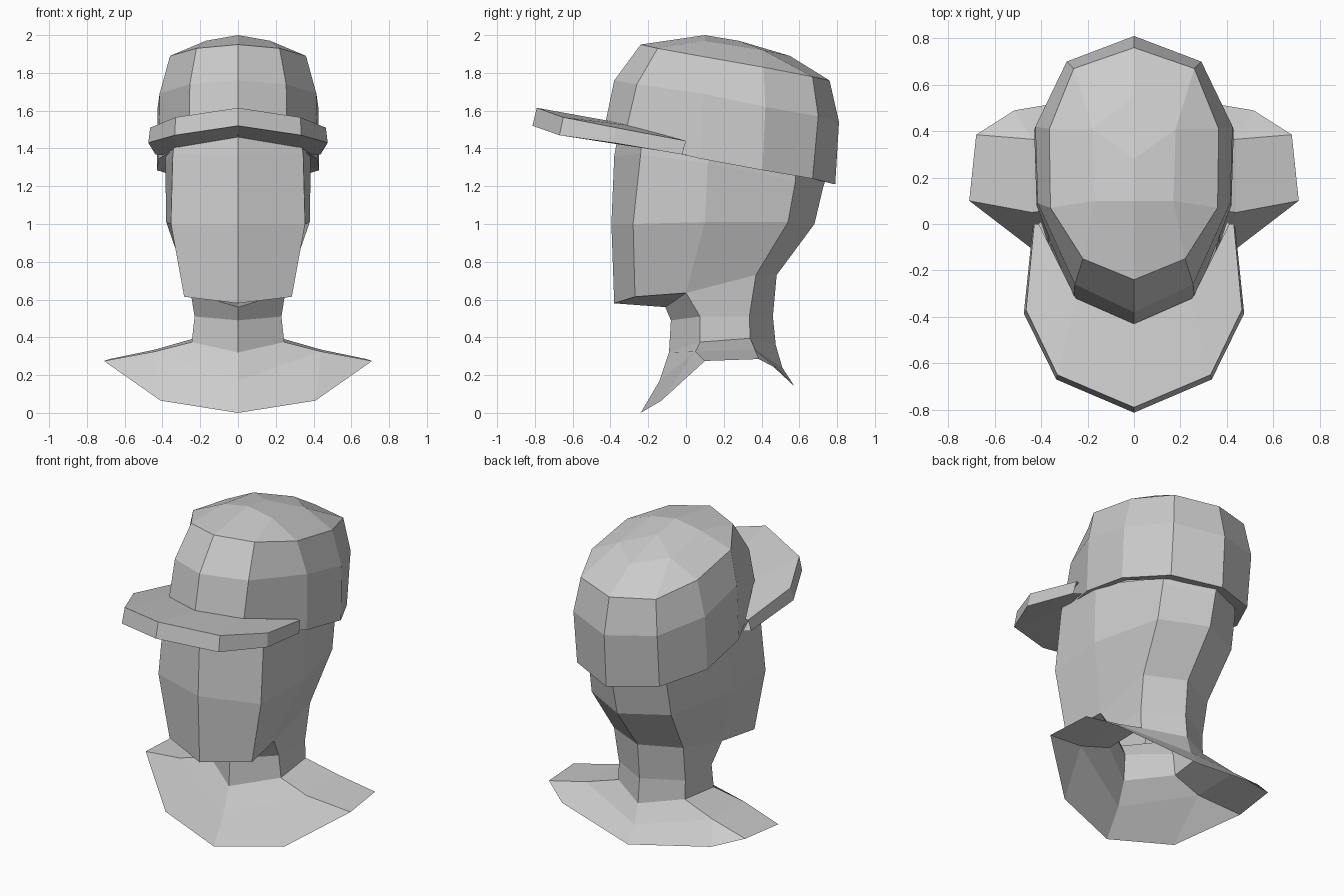
import bpy

cube = bpy.data.objects.get("Cube")
if cube:
    bpy.data.objects.remove(cube, do_unlink=True)

grey = bpy.data.materials.new("plain_grey")
grey.use_nodes = True
GREY = (0.6, 0.6, 0.6, 1)
grey.diffuse_color = GREY
grey.node_tree.nodes["Principled BSDF"].inputs["Base Color"].default_value = GREY


def loft(rows):
    """Faces between neighbouring rows of points; repeated points collapse."""
    faces = []
    for a, b in zip(rows, rows[1:]):
        for i in range(len(a) - 1):
            faces.append([a[i], b[i], b[i + 1], a[i + 1]])
    return faces


def half_part(name, faces):
    """Build the +x half from faces of points, then mirror it."""
    index, polys = {}, []
    for face in faces:
        unique = list(dict.fromkeys(face))
        if len(unique) > 2:
            polys.append([index.setdefault(p, len(index)) for p in unique])
    mesh = bpy.data.meshes.new(name)
    mesh.from_pydata(list(index), [], polys)
    mesh.materials.append(grey)
    obj = bpy.data.objects.new(name, mesh)
    bpy.context.collection.objects.link(obj)
    mirror = obj.modifiers.new("mirror", 'MIRROR')
    mirror.use_clip = True
    mirror.merge_threshold = 0.001
    return obj


# Head and neck: each row runs front, front corner, side, back corner, back
jaw_side, jaw_back = (0.25, 0, 0.635), (0.24, 0.37, 0.73)
nape = (0, 0.48, 0.73)
neck_front, neck_side = (0, -0.09, 0.32), (0.245, 0.075, 0.375)
neck_corner, neck_back = (0.23, 0.34, 0.395), (0, 0.475, 0.36)
mid_side = (0.23, 0.075, 0.51)
half_part("head", loft([
    [(0, -0.36, 1.47), (0.335, -0.235, 1.44), (0.385, 0.12, 1.38), (0.265, 0.58, 1.27), (0, 0.74, 1.24)],
    [(0, -0.38, 1.36), (0.345, -0.24, 1.37), (0.385, 0.115, 1.32), (0.27, 0.58, 1.23), (0, 0.725, 1.19)],
    [(0, -0.395, 1.0), (0.355, -0.28, 1.0), (0.38, 0.1, 1.01), (0.275, 0.54, 1.01), (0, 0.68, 1.0)],
    [(0, -0.38, 0.58), (0.285, -0.27, 0.615), jaw_side, jaw_back, nape],
    [(0, -0.11, 0.56), jaw_side, jaw_side, jaw_back, nape],
    [(0, -0.08, 0.49), mid_side, mid_side, (0.23, 0.335, 0.51), (0, 0.46, 0.51)],
    [neck_front, neck_side, neck_side, neck_corner, neck_back],
]))

# Shoulders: open sheet spreading from the base of the neck
slope_front, slope_back = (0.44, 0.05, 0.325), (0.44, 0.365, 0.335)
half_part("shoulders", loft([
    [neck_front, neck_side, neck_side, neck_corner, neck_corner, neck_back],
    [(0, -0.14, 0.17), slope_front, slope_front, slope_back, slope_back, (0, 0.51, 0.24)],
    [(0, -0.24, 0), (0.41, -0.13, 0.065), (0.71, 0.1, 0.275),
     (0.68, 0.385, 0.285), (0.515, 0.49, 0.23), (0, 0.575, 0.14)],
]))

# Cap: crown grid, two side bands and a thin lip turned in under the edge
peak, slope = (0, 0.1, 2.0), (0, 0.28, 1.97)
crown_f, crown_b = (0.17, 0.1, 1.97), (0.18, 0.41, 1.92)
crown_end = (0, 0.55, 1.89)
rim = [(0, -0.44, 1.47), (0.26, -0.33, 1.44), (0.42, 0.08, 1.345),
       (0.43, 0.405, 1.285), (0.285, 0.67, 1.24), (0, 0.79, 1.21)]
lip = [(x * 0.86, 0.18 + (y - 0.18) * 0.86, z + 0.02) for x, y, z in rim]
half_part("cap", loft([
    [peak, crown_f, crown_f, crown_b, crown_b, crown_end],
    [(0, -0.24, 1.95), (0.22, -0.15, 1.93), (0.36, 0.07, 1.89),
     (0.365, 0.41, 1.83), (0.26, 0.67, 1.78), (0, 0.76, 1.76)],
    [(0, -0.38, 1.76), (0.255, -0.26, 1.74), (0.415, 0.09, 1.69),
     (0.425, 0.42, 1.62), (0.29, 0.7, 1.57), (0, 0.81, 1.54)],
    rim, lip,
]) + [[peak, crown_f, crown_b, slope], [slope, crown_b, crown_end]])

# Brim: thick plate wrapping the front of the cap
top_end, low_end = (0.41, 0, 1.44), (0.4, 0.01, 1.365)
half_part("brim", loft([
    [(0, -0.43, 1.55), (0.25, -0.32, 1.525), top_end, top_end],
    [(0, -0.79, 1.615), (0.33, -0.65, 1.565), (0.465, -0.37, 1.51), (0.43, 0, 1.44)],
    [(0, -0.813, 1.52), (0.335, -0.67, 1.47), (0.475, -0.385, 1.43), (0.437, -0.02, 1.368)],
    [(0, -0.36, 1.46), (0.32, -0.23, 1.405), low_end, low_end],
]))
